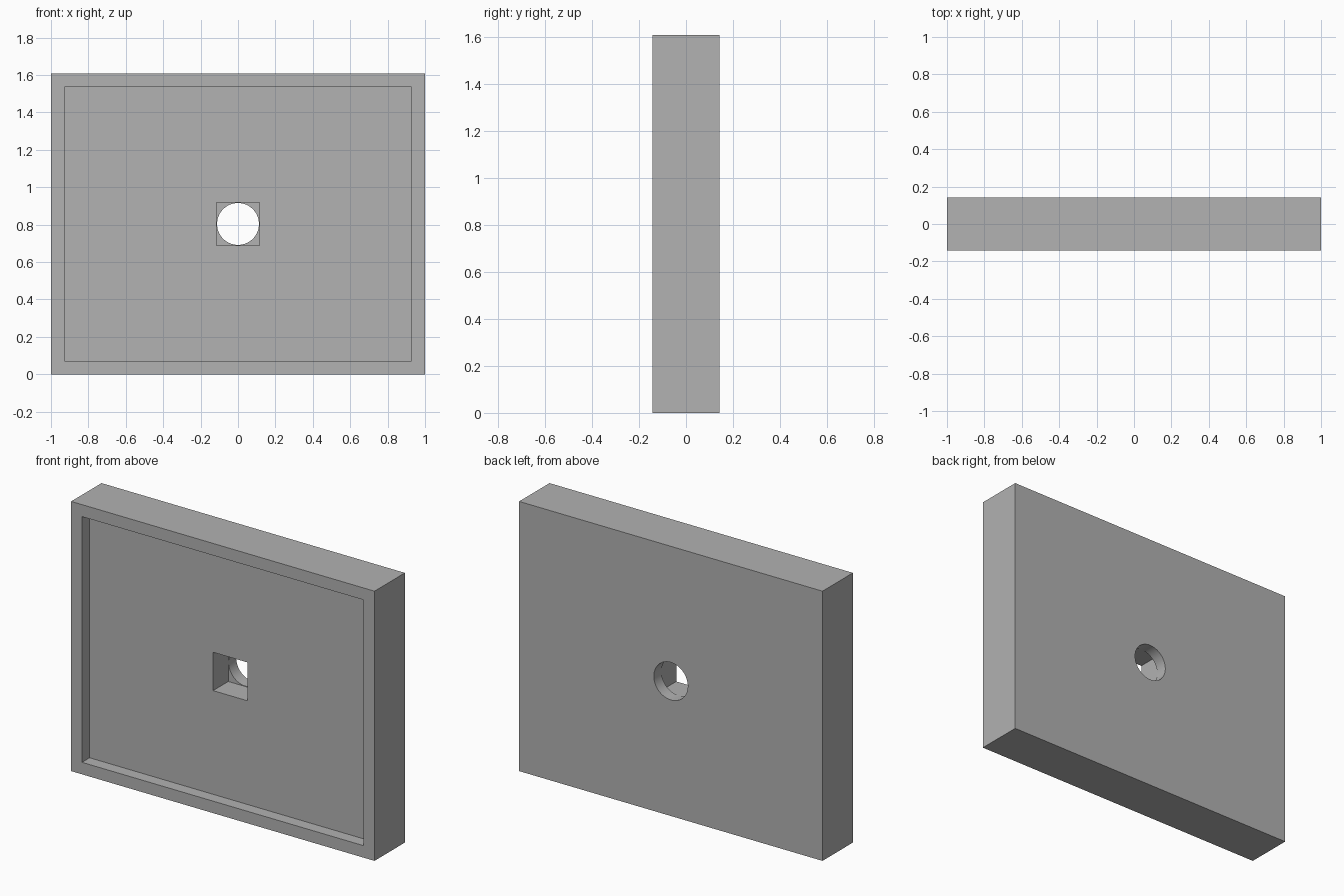
import bpy
import math

cube = bpy.data.objects.get("Cube")
if cube:
    bpy.data.objects.remove(cube, do_unlink=True)

UNIT = 2 / 28                      # rim thickness; the panel is 28 units wide
WIDTH, DEPTH, HEIGHT = 28 * UNIT, 4 * UNIT, 22.5 * UNIT
FRONT, BACK, MID_Z = -DEPTH / 2, DEPTH / 2, HEIGHT / 2
HOLE = 3.2 * UNIT                  # side of the square pocket
EXTRA = 0.1                        # cutter overshoot


def box(name, width, height, y0, y1):
    bpy.ops.mesh.primitive_cube_add(size=1, location=(0, (y0 + y1) / 2, MID_Z))
    obj = bpy.context.object
    obj.name = name
    obj.scale = (width, y1 - y0, height)
    bpy.ops.object.transform_apply(location=False, rotation=False, scale=True)
    return obj


def cut(target, cutter):
    cutter.hide_render = True
    mod = target.modifiers.new(cutter.name, "BOOLEAN")
    mod.operation = "DIFFERENCE"
    mod.solver = "EXACT"
    mod.object = cutter
    bpy.context.view_layer.objects.active = target
    bpy.ops.object.modifier_apply(modifier=mod.name)
    bpy.data.objects.remove(cutter, do_unlink=True)


# Solid slab
panel = box("panel", WIDTH, HEIGHT, FRONT, BACK)

# Shallow front tray, leaving a thin rim
cut(panel, box("tray_cutter", WIDTH - 2 * UNIT, HEIGHT - 2 * UNIT,
               FRONT - EXTRA, FRONT + UNIT))

# Square pocket in the tray floor
cut(panel, box("pocket_cutter", HOLE, HOLE, FRONT - EXTRA, BACK - UNIT))

# Round hole through the back wall
bpy.ops.mesh.primitive_cylinder_add(vertices=64, radius=HOLE * 0.49, depth=DEPTH + EXTRA,
                                    location=(0, 0, MID_Z),
                                    rotation=(math.pi / 2, 0, 0))
hole = bpy.context.object
hole.name = "hole_cutter"
cut(panel, hole)

# Single grey material
grey = bpy.data.materials.new("plain grey")
grey.use_nodes = True
colour = (0.445, 0.445, 0.445, 1)
grey.diffuse_color = colour
grey.node_tree.nodes["Principled BSDF"].inputs["Base Color"].default_value = colour
panel.data.materials.clear()
panel.data.materials.append(grey)

# Smooth the round hole, keep all corners sharp
bpy.ops.object.select_all(action="DESELECT")
panel.select_set(True)
bpy.context.view_layer.objects.active = panel
bpy.ops.object.shade_smooth_by_angle(angle=math.radians(30))
